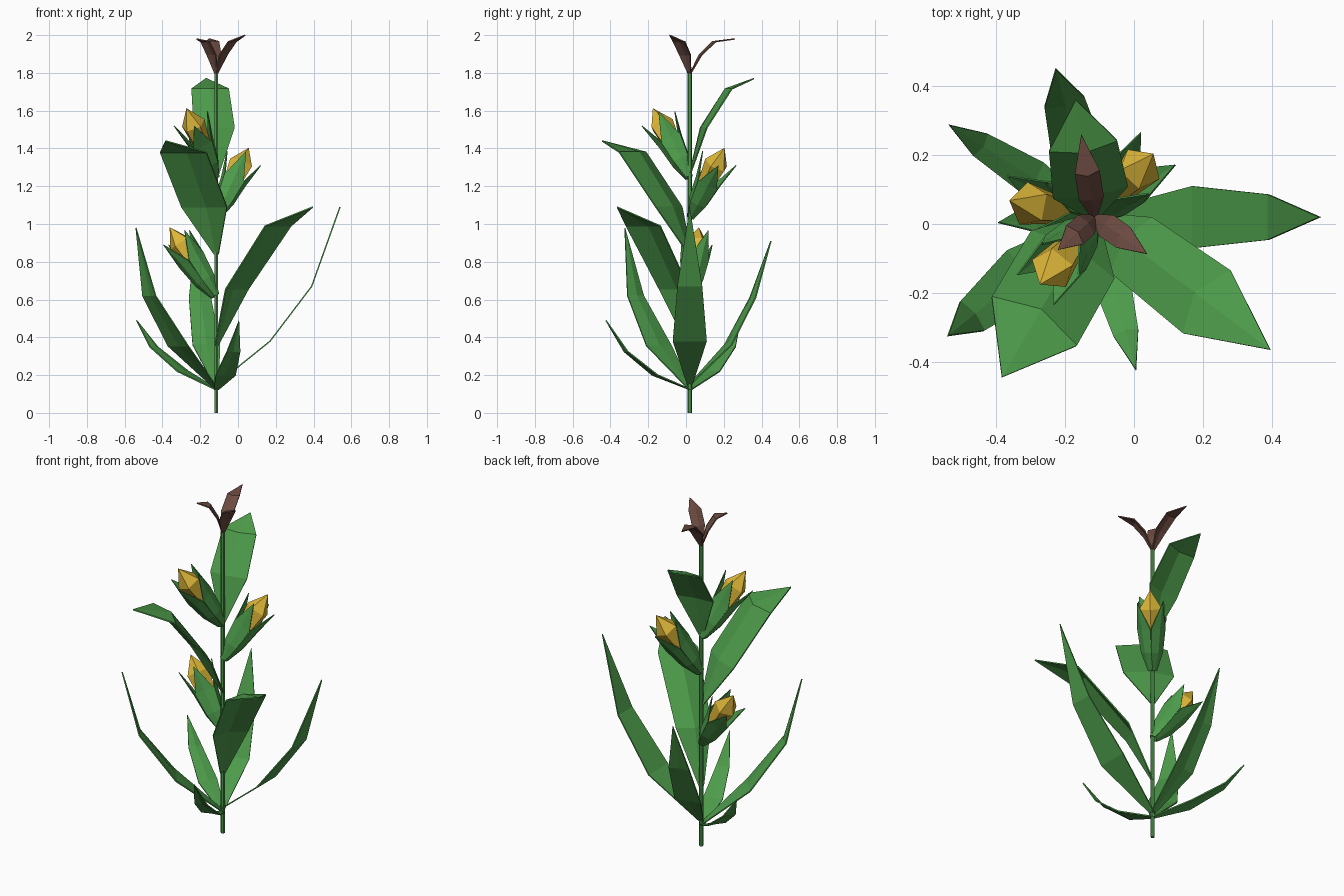
import bpy, math
from mathutils import Vector

if "Cube" in bpy.data.objects:
    bpy.data.objects.remove(bpy.data.objects["Cube"])

STEM = Vector((-0.115, 0.02, 0))


def material(name, rgb):
    m = bpy.data.materials.new(name)
    m.diffuse_color = (*rgb, 1)
    m.use_nodes = True
    m.node_tree.nodes["Principled BSDF"].inputs["Base Color"].default_value = m.diffuse_color
    return m


GREEN = material("leaf green", (0.075, 0.33, 0.07))
YELLOW = material("corn yellow", (0.72, 0.47, 0.04))
BROWN = material("tassel brown", (0.15, 0.07, 0.053))


def make(name, verts, faces, mat, thick=0.0):
    me = bpy.data.meshes.new(name)
    me.from_pydata([tuple(v) for v in verts], [], faces)
    me.materials.append(mat)
    ob = bpy.data.objects.new(name, me)
    bpy.context.collection.objects.link(ob)
    if thick:
        s = ob.modifiers.new("thickness", 'SOLIDIFY')
        s.thickness = thick
        s.offset = 0
    return ob


def blade(name, rows, tip, mat, thick=0.007):
    """Pointed strip: rows of (left, middle, right) points ending in a tip."""
    verts = [p for row in rows for p in row] + [tip]
    faces = []
    for i in range(len(rows) - 1):
        for j in range(2):
            a = i * 3 + j
            faces.append((a, a + 1, a + 4, a + 3))
    a = len(rows) * 3 - 3
    faces += [(a, a + 1, a + 3), (a + 1, a + 2, a + 3)]
    return make(name, verts, faces, mat, thick)


def leaf(name, az, base_z, stations, tip, mat, fold=0.0, base_w=0.014):
    """Leaf in a radial plane; stations are (radius, z, half width)."""
    az = math.radians(az)
    out = Vector((math.cos(az), math.sin(az), 0))
    side = Vector((-out.y, out.x, 0))

    def at(r, z):
        return STEM + out * r + Vector((0, 0, z))
    rows = [(at(0, base_z) + side * base_w, at(0, base_z), at(0, base_z) - side * base_w)]
    for i, (r, z, w) in enumerate(stations):
        mid = at(r - fold * (0.6 if i == 0 else 1), z)
        rows.append((at(r, z) + side * w, mid, at(r, z) - side * w))
    blade(name, rows, at(*tip), mat)


# Stem
bpy.ops.mesh.primitive_cylinder_add(vertices=6, radius=0.011, depth=1.8,
                                    location=STEM + Vector((0, 0, 0.9)))
bpy.context.object.name = "stem"
bpy.context.object.data.materials.append(GREEN)

# Leaves: azimuth, base height, stations, tip, fold
LEAVES = [
    (0, 0.15, [(0.285, 0.38, 0.09), (0.505, 0.67, 0.066)], (0.655, 1.09), 0),
    (-37, 0.355, [(0.137, 0.655, 0.10), (0.41, 0.99, 0.114)], (0.64, 1.09), 0.045),
    (240, 0.84, [(0.128, 1.09, 0.139), (0.35, 1.38, 0.142)], (0.537, 1.44), 0.04),
    (99, 1.26, [(0.075, 1.51, 0.11), (0.21, 1.715, 0.10)], (0.345, 1.77), 0.02),
    (219, 0.13, [(0.26, 0.355, 0.085), (0.457, 0.62, 0.055)], (0.547, 0.98), 0.01),
    (147.6, 0.125, [(0.21, 0.22, 0.055), (0.393, 0.35, 0.038)], (0.50, 0.49), 0.01),
    (104.6, 0.15, [(0.21, 0.36, 0.075), (0.345, 0.61, 0.06)], (0.444, 0.91), 0.01),
    (-74.8, 0.125, [(0.19, 0.2, 0.055), (0.35, 0.325, 0.037)], (0.46, 0.49), 0.01),
]
for i, (az, bz, st, tip, fold) in enumerate(LEAVES):
    leaf(f"leaf_{i + 1}", az, bz, st, tip, GREEN, fold)

# Tassel petals: azimuth, tip radius, tip height
for i, (az, r, z) in enumerate([(99, 0.243, 1.98), (-35, 0.187, 2.0), (222, 0.142, 1.98)]):
    leaf(f"tassel_petal_{i + 1}", az, 1.79,
         [(r * 0.24, 1.895, 0.036), (r * 0.55, 1.965, 0.036)], (r, z), BROWN, 0.012, 0.008)


def ear(name, az, base_z):
    """Yellow cob wrapped in four pointed husk leaves, leaning outward."""
    az, tilt = math.radians(az), math.radians(34)
    out = Vector((math.cos(az), math.sin(az), 0))
    axis = out * math.sin(tilt) + Vector((0, 0, math.cos(tilt)))
    u = out * math.cos(tilt) - Vector((0, 0, math.sin(tilt)))
    v = axis.cross(u)
    base = STEM + Vector((0, 0, base_z))

    def ring(t, r, n, turn=0.0):
        return [base + axis * t + (u * math.cos(a) + v * math.sin(a)) * r
                for a in (turn + k * math.tau / n for k in range(n))]
    # cob: tapered rings closed by a point
    n = 5
    verts = ring(0.12, 0.035, n) + ring(0.345, 0.066, n) + [base + axis * 0.45]
    faces = [tuple(reversed(range(n)))]
    for k in range(n):
        j = (k + 1) % n
        faces += [(k, j, n + j, n + k), (n + k, n + j, 2 * n)]
    make(name + "_cob", verts, faces, YELLOW)
    # husk leaves
    for k in range(4):
        a = math.radians(45 + 90 * k)
        d = u * math.cos(a) + v * math.sin(a)
        s = axis.cross(d)
        rows = []
        for t, r, w in [(0.01, 0.018, 0.018), (0.11, 0.05, 0.042), (0.24, 0.068, 0.052)]:
            p = base + axis * t + d * r
            edge = p - d * r * 0.2
            rows.append((edge + s * w, p, edge - s * w))
        blade(f"{name}_husk_{k + 1}", rows, base + axis * 0.384 + d * 0.097, GREEN, 0.005)


ear("upper_ear", 231, 1.24)
ear("middle_ear", 47, 1.03)
ear("lower_ear", 169, 0.61)
